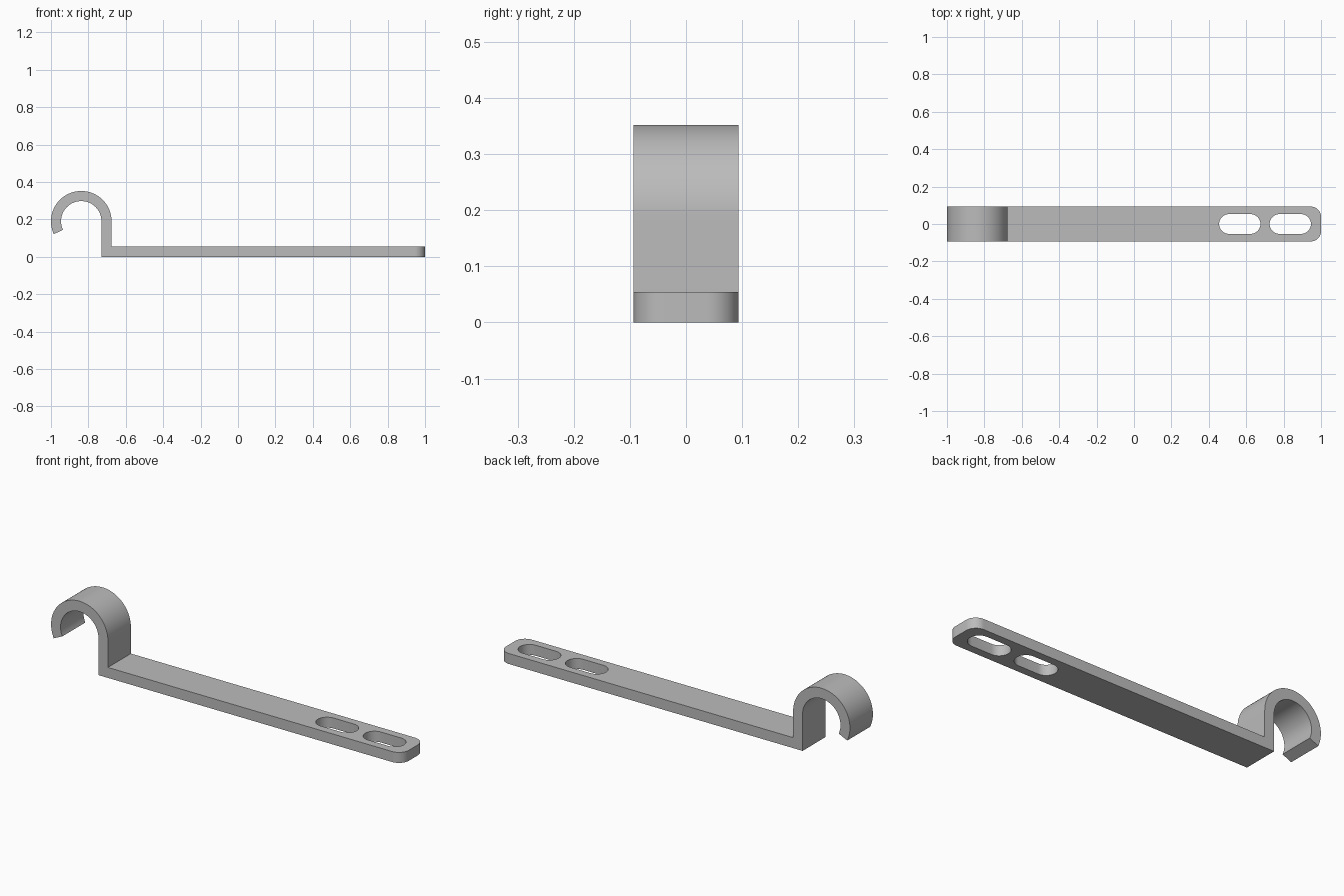
import bpy, bmesh
from math import cos, sin, radians, pi

cube = bpy.data.objects.get("Cube")
if cube:
    bpy.data.objects.remove(cube, do_unlink=True)

THICK = 0.054           # strap thickness
HALF_W = 0.0935         # half strap width
HOOK_X, HOOK_Z = -0.838, 0.19
R_OUT = 0.162
R_IN = R_OUT - THICK
END_ANGLE = 205

steel = bpy.data.materials.new("brushed_grey")
steel.use_nodes = True
grey = (0.5, 0.5, 0.5, 1)
steel.diffuse_color = grey
steel.node_tree.nodes["Principled BSDF"].inputs["Base Color"].default_value = grey


def arc(cx, cy, r, a0, a1, n):
    angles = [radians(a0 + (a1 - a0) * i / n) for i in range(n + 1)]
    return [(cx + r * cos(a), cy + r * sin(a)) for a in angles]


def prism(name, points, place, direction):
    """Extrude a flat outline into a closed solid."""
    bm = bmesh.new()
    face = bm.faces.new([bm.verts.new(place(u, v)) for u, v in points])
    ext = bmesh.ops.extrude_face_region(bm, geom=[face])
    moved = [g for g in ext["geom"] if isinstance(g, bmesh.types.BMVert)]
    bmesh.ops.translate(bm, verts=moved, vec=direction)
    bmesh.ops.recalc_face_normals(bm, faces=bm.faces)
    mesh = bpy.data.meshes.new(name)
    bm.to_mesh(mesh)
    bm.free()
    obj = bpy.data.objects.new(name, mesh)
    mesh.materials.append(steel)
    bpy.context.collection.objects.link(obj)
    return obj


# Bracket: flat bar, upright and hook in one side profile
outline = [(HOOK_X + R_IN, 0), (1, 0), (1, THICK), (HOOK_X + R_OUT, THICK)]
outline += arc(HOOK_X, HOOK_Z, R_OUT, 0, END_ANGLE, 48)
outline += arc(HOOK_X, HOOK_Z, R_IN, END_ANGLE, 0, 48)
bracket = prism("hook_bracket", outline, lambda x, z: (x, -HALF_W, z), (0, 2 * HALF_W, 0))

# Rounded corners at the free end of the bar
bm = bmesh.new()
bm.from_mesh(bracket.data)
corners = [e for e in bm.edges
           if all(v.co.x > 0.999 for v in e.verts)
           and abs(e.verts[0].co.z - e.verts[1].co.z) > THICK / 2]
bmesh.ops.bevel(bm, geom=corners, offset=0.056, offset_type='OFFSET',
                segments=12, profile=0.5, affect='EDGES')
bm.to_mesh(bracket.data)
bm.free()

# Two long mounting slots cut through the bar
SLOT_R = 0.053
cutters = []
for x0 in (0.455, 0.725):
    slot = arc(x0 + SLOT_R, 0, SLOT_R, 90, 270, 20)
    slot += arc(x0 + 0.221 - SLOT_R, 0, SLOT_R, -90, 90, 20)
    cutter = prism("slot_cutter", slot, lambda x, y: (x, y, -0.05), (0, 0, 0.2))
    cutter.hide_render = True
    cut = bracket.modifiers.new("slot", 'BOOLEAN')
    cut.operation = 'DIFFERENCE'
    cut.solver = 'EXACT'
    cut.object = cutter
    cutters.append(cutter)

bpy.context.view_layer.update()
evaluated = bracket.evaluated_get(bpy.context.evaluated_depsgraph_get())
finished = bpy.data.meshes.new_from_object(evaluated)
bracket.modifiers.clear()
bracket.data = finished
for cutter in cutters:
    bpy.data.objects.remove(cutter, do_unlink=True)

# Smooth the curves, keep the strap edges crisp
bpy.ops.object.select_all(action='DESELECT')
bracket.select_set(True)
bpy.context.view_layer.objects.active = bracket
bpy.ops.object.shade_smooth_by_angle(angle=pi / 6)
